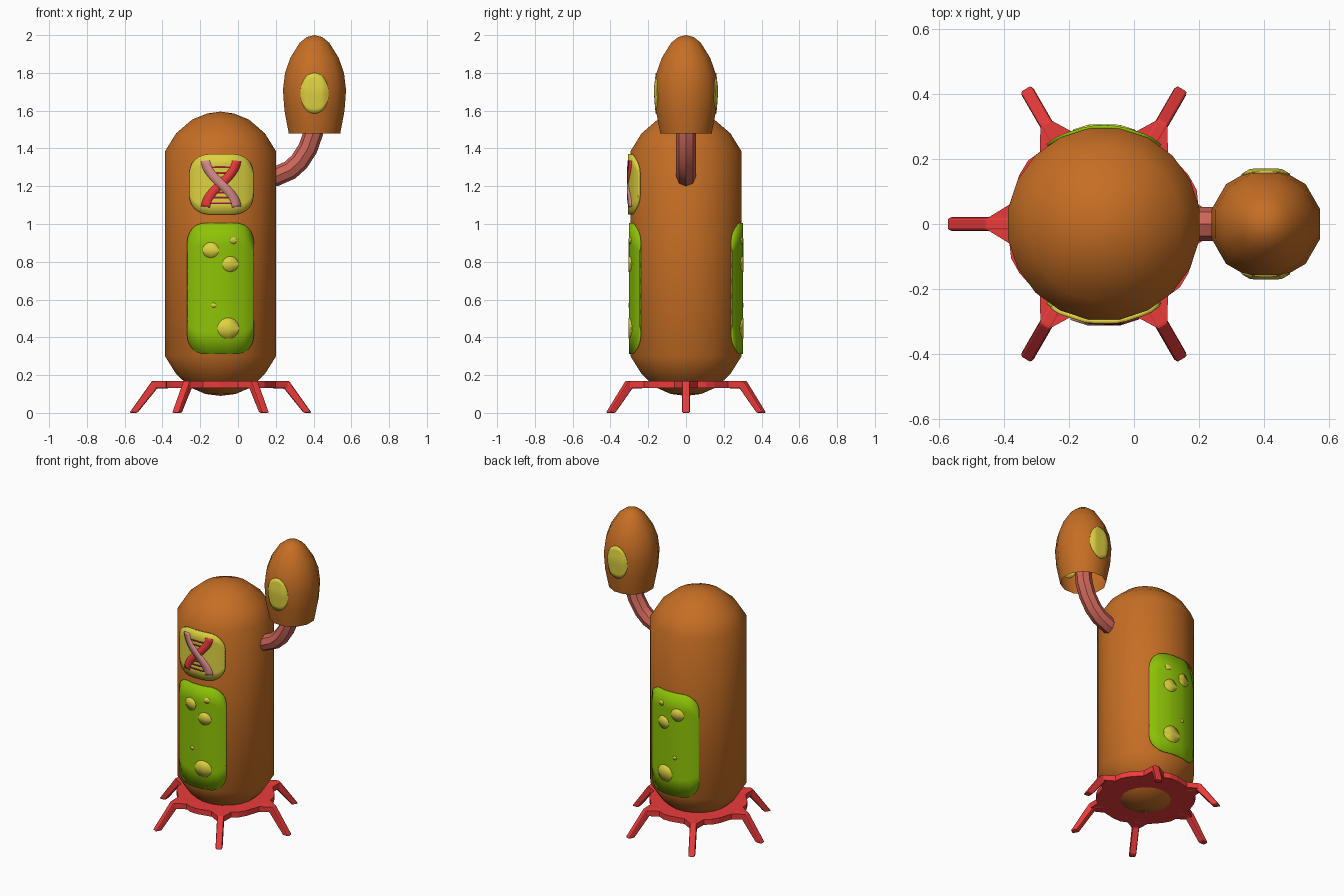
import bpy, bmesh, math
from mathutils import Vector, Matrix

if "Cube" in bpy.data.objects:
    bpy.data.objects.remove(bpy.data.objects["Cube"])

CX = -0.0925  # body axis


def material(name, rgb):
    m = bpy.data.materials.new(name)
    m.diffuse_color = (*[c ** 2.2 for c in rgb], 1)
    m.use_nodes = True
    m.node_tree.nodes["Principled BSDF"].inputs["Base Color"].default_value = m.diffuse_color
    return m


BROWN = material("brown", (0.77, 0.43, 0.16))
GREEN = material("green", (0.55, 0.76, 0.06))
YELLOW = material("yellow", (0.87, 0.82, 0.26))
RED = material("red", (0.92, 0.24, 0.24))
PINK = material("pink", (0.84, 0.54, 0.54))
SALMON = material("salmon", (0.80, 0.40, 0.35))
CRIMSON = material("crimson", (0.72, 0.12, 0.28))


def finish(name, bm, mat, smooth=True):
    me = bpy.data.meshes.new(name)
    bm.to_mesh(me)
    bm.free()
    ob = bpy.data.objects.new(name, me)
    bpy.context.collection.objects.link(ob)
    me.materials.append(mat)
    if smooth:
        bpy.ops.object.select_all(action='DESELECT')
        ob.select_set(True)
        bpy.context.view_layer.objects.active = ob
        bpy.ops.object.shade_smooth_by_angle(angle=math.radians(40))
    return ob


def lathe(name, mat, axis_x, n, prof):
    """Revolve (flat radius, z) points with flats facing the axes."""
    bm = bmesh.new()
    rings = []
    for r, z in prof:
        R = r / math.cos(math.pi / n)
        rings.append([bm.verts.new((axis_x + R * math.cos((i + .5) * math.tau / n),
                                    R * math.sin((i + .5) * math.tau / n), z)) for i in range(n)])
    for a, b in zip(rings, rings[1:]):
        for i in range(n):
            j = (i + 1) % n
            bm.faces.new((a[i], a[j], b[j], b[i]))
    bmesh.ops.remove_doubles(bm, verts=bm.verts, dist=1e-5)
    return finish(name, bm, mat)


def radius_at(prof, z):
    for (r0, z0), (r1, z1) in zip(prof, prof[1:]):
        if z0 <= z <= z1:
            return r0 + (r1 - r0) * (z - z0) / (z1 - z0)
    return prof[-1][0]


def sheet(name, mat, grid, surf, lift, side):
    """Wrap a grid of (x, z) points on the front (-1) or back (1) of a lathe."""
    axis_x, n, prof = surf
    bm = bmesh.new()
    rows = []
    for line in grid:
        row = []
        for x, z in line:
            r = radius_at(prof, z)
            th = math.asin((x - axis_x) / r)
            rho = r / math.cos(math.remainder(th, math.tau / n)) + lift
            row.append(bm.verts.new((axis_x + rho * math.sin(th), side * rho * math.cos(th), z)))
        rows.append(row)
    for a, b in zip(rows, rows[1:]):
        for i in range(len(a) - 1):
            bm.faces.new((a[i], a[i + 1], b[i + 1], b[i]))
    bmesh.ops.remove_doubles(bm, verts=bm.verts, dist=1e-5)
    bm.normal_update()
    flip = [f for f in bm.faces if f.normal.y * side < 0]
    bmesh.ops.reverse_faces(bm, faces=flip)
    ob = finish(name, bm, mat)
    mod = ob.modifiers.new("thickness", 'SOLIDIFY')
    mod.thickness = lift + 0.002
    mod.offset = -1
    return ob


def rounded(x, z, hw, hh, cx, cz, cols=16, rows=6):
    """Columns of a rounded rectangle; full corners give an ellipse."""
    grid = []
    for i in range(cols + 1):
        u = -hw * math.cos(math.pi * i / cols)
        k = max(0, abs(u) - (hw - cx)) / cx
        h = hh - cz + cz * math.sqrt(max(0, 1 - k * k))
        grid.append([(x + u, z - h + 2 * h * j / rows) for j in range(rows + 1)])
    return grid


def ribbon(path, half):
    grid = []
    for i, p in enumerate(path):
        d = Vector(path[min(i + 1, len(path) - 1)]) - Vector(path[max(i - 1, 0)])
        d.normalize()
        grid.append([(p[0] - d.y * half * k, p[1] + d.x * half * k) for k in (-1, 0, 1)])
    return grid


# Capsule body and open-bottomed head
body_prof = [(0, .09), (.08, .10), (.16, .135), (.235, .206), (.294, .30),
             (.294, 1.385), (.235, 1.48), (.15, 1.553), (.07, 1.585), (0, 1.595)]
head_prof = [(.136, 1.478), (.159, 1.60), (.167, 1.71), (.156, 1.80),
             (.128, 1.88), (.078, 1.96), (.04, 1.99), (0, 2.0)]
body = (CX, 20, body_prof)
head = (0.405, 12, head_prof)
lathe("body", BROWN, *body)
lathe("head", BROWN, *head)

# Green windows with bubbles and head spots, front and back
bubbles = [(-.143, .862, .041), (-.042, .788, .041), (-.026, .913, .018),
           (-.127, .570, .012), (-.053, .448, .055)]
for side, tag in ((-1, "front"), (1, "back")):
    sheet(tag + "_window", GREEN, rounded(CX, .658, .172, .347, .09, .1), body, .008, side)
    for k, (x, z, r) in enumerate(bubbles):
        sheet(f"{tag}_bubble_{k}", YELLOW, rounded(x, z, r, r, r, r, 12, 2), body, .011, side)
    sheet(tag + "_head_spot", YELLOW,
          rounded(.405, 1.692, .073, .108, .073, .108, 14, 8), head, .004, side)

# Helix badge on the front
MID = -0.09
sheet("badge", YELLOW, rounded(-.088, 1.21, .163, .16, .1, .1), body, .012, -1)


def swing(z):
    return .078 * math.cos(math.pi * (1.335 - z) / .245)


for k, z in enumerate((1.30, 1.272, 1.244, 1.165, 1.138, 1.11)):
    s = abs(swing(z))
    sheet(f"helix_rung_{k}", CRIMSON,
          ribbon([(MID - s + 2 * s * i / 8, z) for i in range(9)], .004), body, .014, -1)
for sgn, mat, lift, name in ((1, RED, .016, "helix_strand_a"), (-1, PINK, .018, "helix_strand_b")):
    zs = [1.335 - .245 * i / 16 for i in range(17)]
    sheet(name, mat, ribbon([(MID + sgn * swing(z), z) for z in zs], .022), body, lift, -1)

# Bent arm joining body and head
cu = bpy.data.curves.new("arm", 'CURVE')
cu.dimensions = '3D'
cu.bevel_depth = .052
cu.bevel_resolution = 2
cu.use_fill_caps = True
pts = [(.14, 1.245), (.20, 1.252), (.275, 1.285), (.325, 1.33), (.37, 1.40), (.398, 1.48), (.405, 1.56)]
sp = cu.splines.new('POLY')
sp.points.add(len(pts) - 1)
for p, (x, z) in zip(sp.points, pts):
    p.co = (x, 0, z, 1)
arm = bpy.data.objects.new("arm", cu)
bpy.context.collection.objects.link(arm)
cu.materials.append(SALMON)
bpy.ops.object.select_all(action='DESELECT')
arm.select_set(True)
bpy.context.view_layer.objects.active = arm
bpy.ops.object.convert(target='MESH')
bpy.ops.object.shade_smooth_by_angle(angle=math.radians(40))


def prism(name, outline, vec, mat, matrix=None):
    bm = bmesh.new()
    f = bm.faces.new([bm.verts.new(p) for p in outline])
    ext = bmesh.ops.extrude_face_region(bm, geom=[f])
    bmesh.ops.translate(bm, vec=vec, verts=[v for v in ext["geom"] if isinstance(v, bmesh.types.BMVert)])
    bmesh.ops.recalc_face_normals(bm, faces=bm.faces)
    if matrix:
        bm.transform(matrix)
    return finish(name, bm, mat, False)


# Base plate with six flared shoulders
outline = []
for k in range(6):
    turn = Matrix.Rotation(k * math.pi / 3, 4, 'Z')
    for x, y in ((.29, -.06), (.355, -.02), (.355, .02), (.29, .06), (.285, .105), (.26, .15)):
        outline.append(turn @ Vector((x, y, .132)) + Vector((CX, 0, 0)))
prism("base_plate", outline, (0, 0, .036), RED)

# Six splayed legs
side_profile = [(.27, .17), (.362, .17), (.4825, 0), (.44, 0), (.335, .13), (.27, .13)]
for k in range(6):
    place = Matrix.Translation((CX, 0, 0)) @ Matrix.Rotation(k * math.pi / 3, 4, 'Z')
    leg = prism(f"leg_{k + 1}", [(r, -.021, z) for r, z in side_profile], (0, .042, 0), RED, place)
    bev = leg.modifiers.new("soft_edges", 'BEVEL')
    bev.width = .008
    bev.segments = 2
